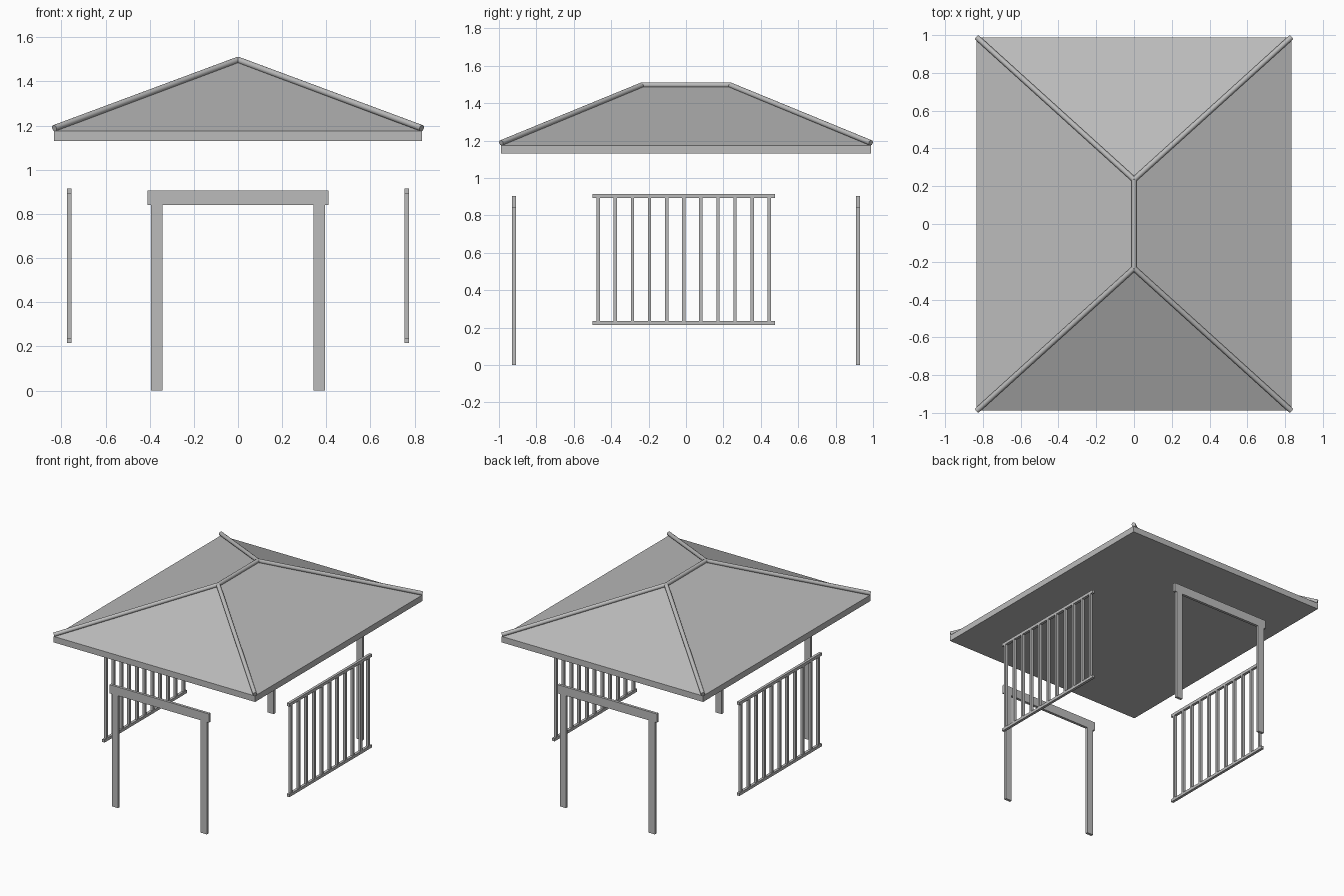
import bpy, bmesh
from mathutils import Vector

if "Cube" in bpy.data.objects:
    bpy.data.objects.remove(bpy.data.objects["Cube"])

mat = bpy.data.materials.new("plain grey")
mat.diffuse_color = (0.5, 0.5, 0.5, 1)
mat.use_nodes = True
mat.node_tree.nodes["Principled BSDF"].inputs["Base Color"].default_value = mat.diffuse_color


def finish(name, bm):
    bmesh.ops.recalc_face_normals(bm, faces=bm.faces)
    me = bpy.data.meshes.new(name)
    bm.to_mesh(me)
    bm.free()
    me.materials.append(mat)
    ob = bpy.data.objects.new(name, me)
    bpy.context.collection.objects.link(ob)
    return ob


def box(bm, x0, x1, y0, y1, z0, z1):
    vs = bmesh.ops.create_cube(bm, size=1)["verts"]
    for v in vs:
        v.co = Vector((x1 if v.co.x > 0 else x0,
                       y1 if v.co.y > 0 else y0,
                       z1 if v.co.z > 0 else z0))


def tube(name, a, b, r=0.0145, sides=16):
    a, b = Vector(a), Vector(b)
    bm = bmesh.new()
    bmesh.ops.create_cone(bm, cap_ends=True, segments=sides,
                          radius1=r, radius2=r, depth=(b - a).length)
    q = (b - a).to_track_quat('Z', 'Y')
    for v in bm.verts:
        v.co = q @ v.co + (a + b) / 2
    for f in bm.faces:
        f.smooth = len(f.verts) == 4
    for e in bm.edges:
        e.smooth = all(f.smooth for f in e.link_faces)
    return finish(name, bm)


# Hipped roof: eave slab with four slopes rising to a short ridge
EX, EY, RY = 0.833, 0.988, 0.235
bm = bmesh.new()
corners = [(-EX, -EY), (EX, -EY), (EX, EY), (-EX, EY)]
lo = [bm.verts.new((x, y, 1.13)) for x, y in corners]
hi = [bm.verts.new((x, y, 1.175)) for x, y in corners]
front, back = (bm.verts.new((0, s * RY, 1.49)) for s in (-1, 1))
bm.faces.new(lo)
for i in range(4):
    j = (i + 1) % 4
    bm.faces.new((lo[i], lo[j], hi[j], hi[i]))
bm.faces.new((hi[0], hi[1], front))
bm.faces.new((hi[1], hi[2], back, front))
bm.faces.new((hi[2], hi[3], back))
bm.faces.new((hi[3], hi[0], front, back))
finish("hipped_roof", bm)

# Round ridge and hip caps
tube("ridge_cap", (0, -RY, 1.497), (0, RY, 1.497))
for sx, side in ((-1, "left"), (1, "right")):
    for sy, end in ((-1, "front"), (1, "back")):
        tube(f"hip_cap_{end}_{side}", (sx * 0.832, sy * 0.988, 1.188),
             (0, sy * RY, 1.497))

# Door frames at front and back: two posts and a lintel
for s, end in ((-1, "front"), (1, "back")):
    y0, y1 = sorted((s * 0.91, s * 0.93))
    for sx, side in ((-1, "left"), (1, "right")):
        x0, x1 = sorted((sx * 0.342, sx * 0.393))
        bm = bmesh.new()
        box(bm, x0, x1, y0, y1, 0, 0.84)
        finish(f"{end}_post_{side}", bm)
    bm = bmesh.new()
    box(bm, -0.41, 0.41, y0, y1, 0.84, 0.905)
    finish(f"{end}_lintel", bm)

# Barred window grilles at the sides
for s, side in ((-1, "left"), (1, "right")):
    x0, x1 = s * 0.764 - 0.01, s * 0.764 + 0.01
    bm = bmesh.new()
    for z0, z1 in ((0.215, 0.236), (0.893, 0.915)):
        box(bm, x0, x1, -0.499, 0.475, z0, z1)
    finish(f"{side}_grille_rails", bm)
    bm = bmesh.new()
    for i in range(11):
        y = -0.469 + i * 0.0914
        box(bm, x0, x1, y - 0.009, y + 0.009, 0.236, 0.893)
    finish(f"{side}_grille_bars", bm)
